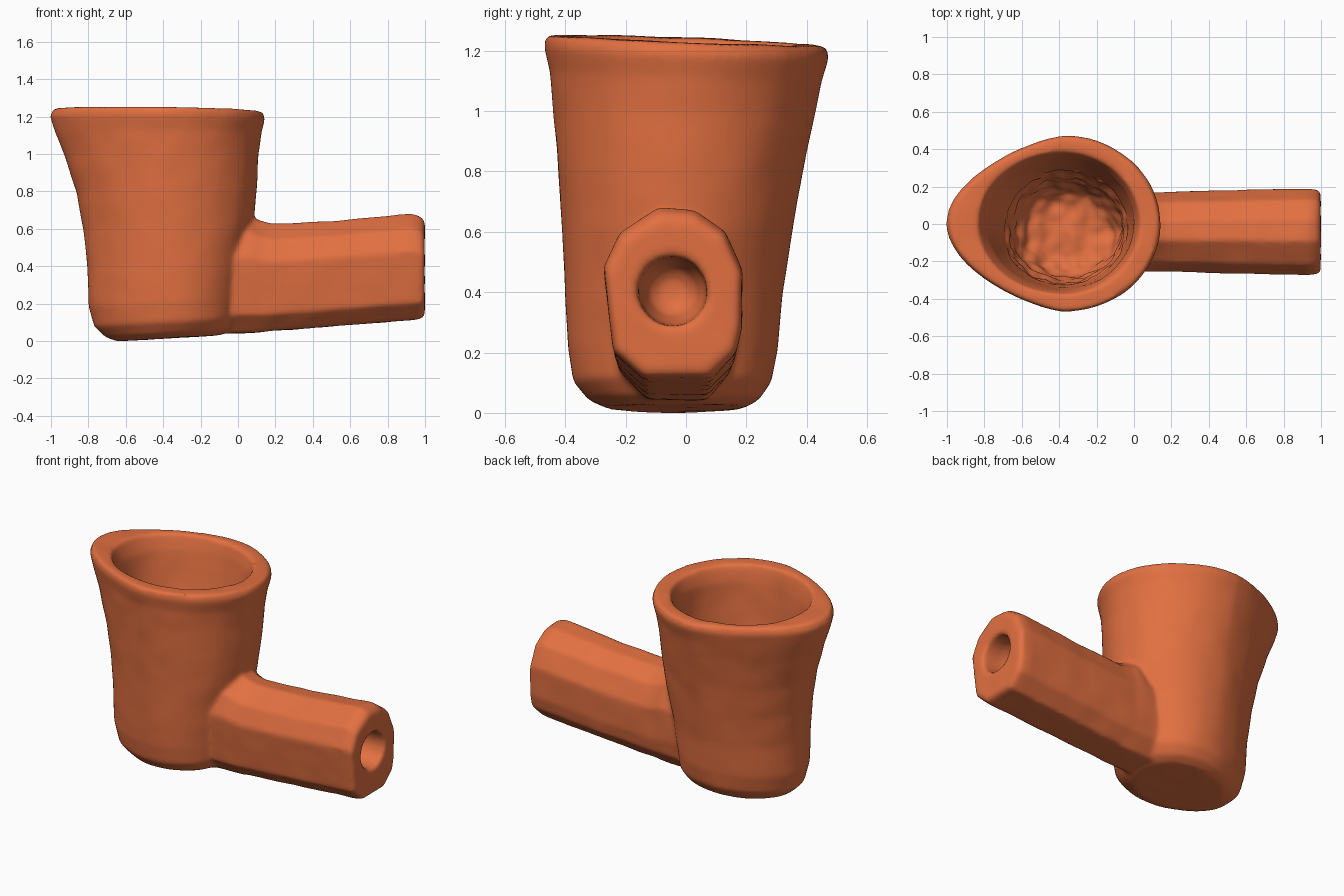
import bpy, bmesh, math
from mathutils import Vector, noise

cube = bpy.data.objects.get("Cube")
if cube:
    bpy.data.objects.remove(cube, do_unlink=True)

clay = bpy.data.materials.new("terracotta")
clay.use_nodes = True
colour = (0.76, 0.162, 0.053, 1)
clay.diffuse_color = colour
clay.node_tree.nodes["Principled BSDF"].inputs["Base Color"].default_value = colour


def loft(name, rings):
    """Skin a list of equal point rings into a closed solid."""
    bm = bmesh.new()
    loops = [[bm.verts.new(p) for p in ring] for ring in rings]
    n = len(loops[0])
    for a, b in zip(loops, loops[1:]):
        for i in range(n):
            j = (i + 1) % n
            bm.faces.new((a[i], a[j], b[j], b[i]))
    bm.faces.new(loops[0][::-1])
    bm.faces.new(loops[-1])
    bmesh.ops.recalc_face_normals(bm, faces=bm.faces)
    mesh = bpy.data.meshes.new(name)
    bm.to_mesh(mesh)
    bm.free()
    obj = bpy.data.objects.new(name, mesh)
    bpy.context.collection.objects.link(obj)
    return obj


def oval(z, x0, x1, y0, y1, cx=-0.38, pinch=0.0, full=0.0, tilt=(0, 0), n=72):
    """Uneven oval: pinched towards its left end, fuller towards its right end."""
    cy, ry = (y0 + y1) / 2, (y1 - y0) / 2
    ring = []
    for i in range(n):
        a = math.tau * i / n
        c, s = math.cos(a), math.sin(a)
        x = cx + c * (x1 - cx if c > 0 else cx - x0)
        y = cy + s * ry * (1 + (full if c > 0 else pinch) * c)
        ring.append((x, y, z + tilt[0] * (x + 0.6) + tilt[1] * y))
    return ring


# Outer bowl: height, left, right, front, back
bowl_rows = [
    (0.003, -0.65, -0.09, -0.26, 0.19), (0.03, -0.71, -0.04, -0.32, 0.24),
    (0.09, -0.77, 0.0, -0.37, 0.28), (0.20, -0.80, 0.01, -0.39, 0.30),
    (0.40, -0.805, 0.04, -0.40, 0.32), (0.60, -0.825, 0.08, -0.41, 0.35),
    (0.80, -0.865, 0.10, -0.425, 0.385), (1.00, -0.93, 0.11, -0.44, 0.425),
    (1.12, -0.98, 0.125, -0.452, 0.452), (1.20, -1.005, 0.145, -0.472, 0.475),
    (1.24, -0.985, 0.13, -0.465, 0.465),
]
rings = []
for z, *box in bowl_rows:
    t = z / 1.24
    rings.append(oval(z, *box, pinch=0.13 + 0.11 * t ** 3, full=0.15 * (1 - t),
                      tilt=(0.06 * (1 - t) - 0.015 * t, -0.04 * t)))
pipe = loft("bowl_and_stem", rings)

# Stem: one faceted cross-section, stretched along the length
profile = [(-0.09, 1), (0.03, 0.98), (0.13, 0.86), (0.19, 0.63), (0.185, 0.3),
           (0.165, 0.15), (0.08, 0.0), (-0.14, 0.0), (-0.24, 0.16),
           (-0.26, 0.42), (-0.275, 0.65), (-0.22, 0.85)]
stem_rows = [(-0.12, 0.04, 0.66, 0.9), (0.07, 0.045, 0.67, 0.92),
             (0.12, 0.048, 0.645, 0.91), (0.18, 0.055, 0.63, 0.92),
             (0.50, 0.08, 0.645, 0.96), (0.93, 0.115, 0.685, 1.0),
             (0.975, 0.12, 0.67, 0.98), (0.998, 0.135, 0.645, 0.93)]
stem = loft("stem", [[(x, -0.04 + (y + 0.04) * w, lo + (hi - lo) * h)
                      for y, h in profile] for x, lo, hi, w in stem_rows])

# Hollow of the bowl: upright at the front, sloping in at the back
hollow_rows = [
    (0.39, -0.50, -0.20, -0.17, 0.10), (0.42, -0.58, -0.12, -0.25, 0.17),
    (0.52, -0.64, -0.07, -0.29, 0.22), (0.75, -0.70, -0.04, -0.32, 0.28),
    (1.00, -0.76, -0.01, -0.34, 0.335), (1.14, -0.79, 0.0, -0.35, 0.36),
    (1.20, -0.815, 0.02, -0.36, 0.378), (1.30, -0.86, 0.06, -0.39, 0.41),
]
hollow = loft("bowl_hollow", [oval(*row) for row in hollow_rows])

# Short bore in the end of the stem
bore = loft("stem_bore", [[(x, -0.045 + r * math.cos(math.tau * i / 32),
                            0.405 + r * math.sin(math.tau * i / 32))
                           for i in range(32)]
                          for x, r in ((0.76, 0.04), (0.79, 0.08),
                                       (0.88, 0.108), (1.1, 0.125))])

# Fuse the parts, cut the openings, then soften like hand-shaped clay
for operation, part in (("UNION", stem), ("DIFFERENCE", hollow), ("DIFFERENCE", bore)):
    part.hide_render = True
    mod = pipe.modifiers.new(part.name, "BOOLEAN")
    mod.operation, mod.object, mod.solver = operation, part, "EXACT"
remesh = pipe.modifiers.new("clay_skin", "REMESH")
remesh.mode, remesh.voxel_size = "VOXEL", 0.013
soften = pipe.modifiers.new("soften", "SMOOTH")
soften.factor, soften.iterations = 0.5, 8

bpy.context.view_layer.update()
graph = bpy.context.evaluated_depsgraph_get()
mesh = bpy.data.meshes.new_from_object(pipe.evaluated_get(graph))
pipe.modifiers.clear()
pipe.data = mesh
for part in (stem, hollow, bore):
    bpy.data.objects.remove(part, do_unlink=True)

# Faint hand-worked unevenness, stronger low down inside the bowl
normals = [v.normal.copy() for v in mesh.vertices]
for v, normal in zip(mesh.vertices, normals):
    p = v.co.copy()
    inside = Vector((p.x + 0.36, p.y + 0.04)).length < 0.33 and 0.3 < p.z < 0.8
    v.co += normal * noise.noise(p * (14 if inside else 7)) * (0.02 if inside else 0.003)

# Rest on the ground
low = min(v.co.z for v in mesh.vertices)
for v in mesh.vertices:
    v.co.z -= low

mesh.materials.clear()
mesh.materials.append(clay)
bpy.context.view_layer.objects.active = pipe
pipe.select_set(True)
bpy.ops.object.shade_smooth_by_angle(angle=math.radians(40))
